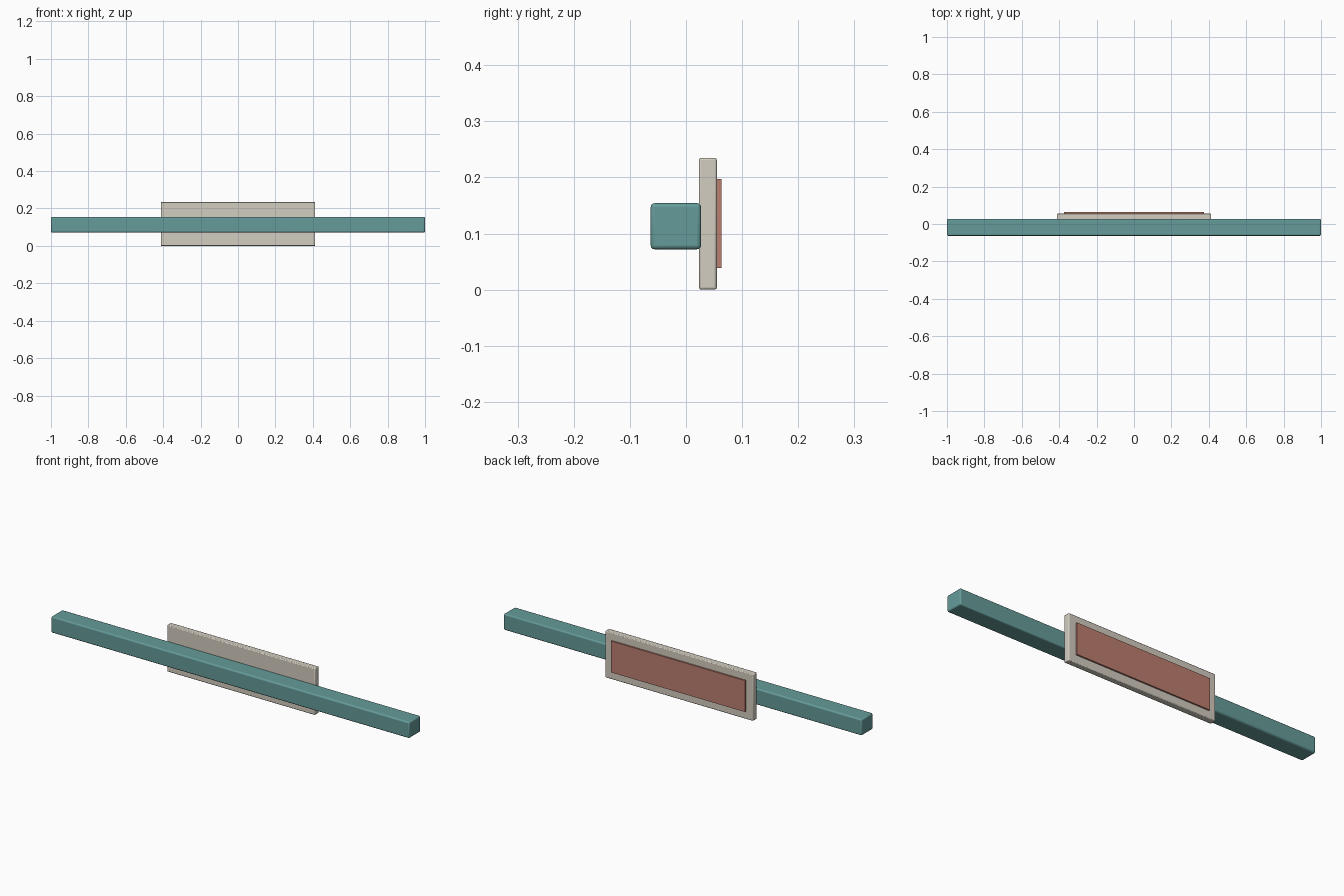
import bpy

if "Cube" in bpy.data.objects:
    bpy.data.objects.remove(bpy.data.objects["Cube"])


def make_material(name, color):
    mat = bpy.data.materials.new(name)
    mat.diffuse_color = (*color, 1.0)
    mat.use_nodes = True
    mat.node_tree.nodes["Principled BSDF"].inputs["Base Color"].default_value = mat.diffuse_color
    return mat


def box(name, lo, hi, mat, bevel=0.0, segments=2):
    """Box between two corners, with optional rounded edges."""
    center = [(a + b) / 2 for a, b in zip(lo, hi)]
    bpy.ops.mesh.primitive_cube_add(size=1, location=center)
    obj = bpy.context.object
    obj.name = name
    obj.scale = [b - a for a, b in zip(lo, hi)]
    bpy.ops.object.transform_apply(location=False, rotation=False, scale=True)
    obj.data.materials.append(mat)
    if bevel:
        mod = obj.modifiers.new("rounded_edges", "BEVEL")
        mod.width = bevel
        mod.segments = segments
        bpy.ops.object.shade_smooth_by_angle()
    return obj


teal = make_material("teal", (0.13, 0.33, 0.32))
beige = make_material("beige", (0.65, 0.61, 0.53))
clay = make_material("clay", (0.50, 0.21, 0.16))

# Long horizontal rail at the front
box("rail", (-1.0, -0.063, 0.072), (1.0, 0.027, 0.154), teal, 0.007, 3)

# Backing plate behind the rail
box("back_plate", (-0.413, 0.023, 0.0), (0.413, 0.055, 0.235), beige, 0.004)

# Thin raised pad on the rear of the plate
box("rear_pad", (-0.374, 0.052, 0.039), (0.374, 0.063, 0.197), clay)
